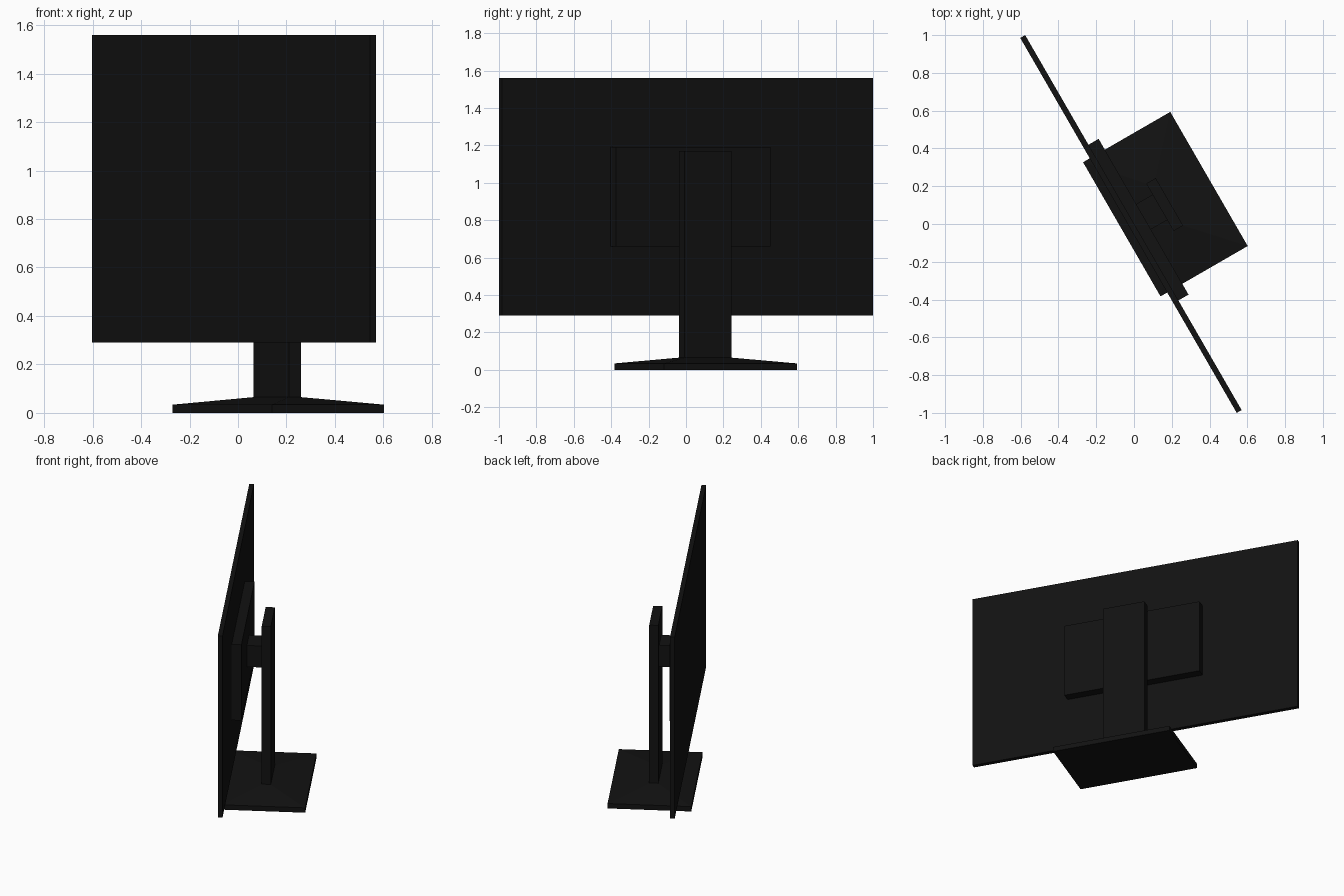
import bpy, bmesh, math
from mathutils import Matrix

if "Cube" in bpy.data.objects:
    bpy.data.objects.remove(bpy.data.objects["Cube"])

# The whole monitor is modelled square-on (back = +y), then swivelled about z
SWIVEL = Matrix.Rotation(math.radians(-60), 4, 'Z')
CX = -0.008

black = bpy.data.materials.new("black_plastic")
black.diffuse_color = (0.006, 0.006, 0.006, 1)
black.use_nodes = True
black.node_tree.nodes["Principled BSDF"].inputs["Base Color"].default_value = black.diffuse_color


def block(name, width, y0, y1, z0, z1):
    """Box centred on CX, spanning the given depth and height."""
    bm = bmesh.new()
    bmesh.ops.create_cube(bm, size=1)
    bmesh.ops.scale(bm, vec=(width, y1 - y0, z1 - z0), verts=bm.verts)
    bmesh.ops.translate(bm, vec=(CX, (y0 + y1) / 2, (z0 + z1) / 2), verts=bm.verts)
    return finish(name, bm)


def finish(name, bm):
    bm.transform(SWIVEL)
    bmesh.ops.recalc_face_normals(bm, faces=bm.faces)
    mesh = bpy.data.meshes.new(name)
    bm.to_mesh(mesh)
    bm.free()
    mesh.materials.append(black)
    obj = bpy.data.objects.new(name, mesh)
    bpy.context.collection.objects.link(obj)
    return obj


# Screen panel, rear housing, mounting arm and upright
block("screen_panel", 2.292, -0.029, 0.001, 0.29, 1.56)
block("rear_housing", 0.952, 0.0, 0.063, 0.66, 1.19)
block("mounting_arm", 0.155, 0.06, 0.166, 0.85, 1.0)
block("stand_column", 0.29, 0.163, 0.221, 0.06, 1.17)

# Foot: slab whose top slopes up to the column footprint
bm = bmesh.new()
rings = []
for w, y0, y1, z in [(0.82, -0.07, 0.463, 0.0), (0.82, -0.07, 0.463, 0.034),
                     (0.29, 0.163, 0.221, 0.065)]:
    rings.append([bm.verts.new((CX + sx * w / 2, y, z))
                  for sx, y in ((-1, y0), (1, y0), (1, y1), (-1, y1))])
for a, b in zip(rings, rings[1:]):
    for i in range(4):
        j = (i + 1) % 4
        bm.faces.new((a[i], a[j], b[j], b[i]))
bm.faces.new(rings[0])
bm.faces.new(rings[-1])
finish("stand_base", bm)
